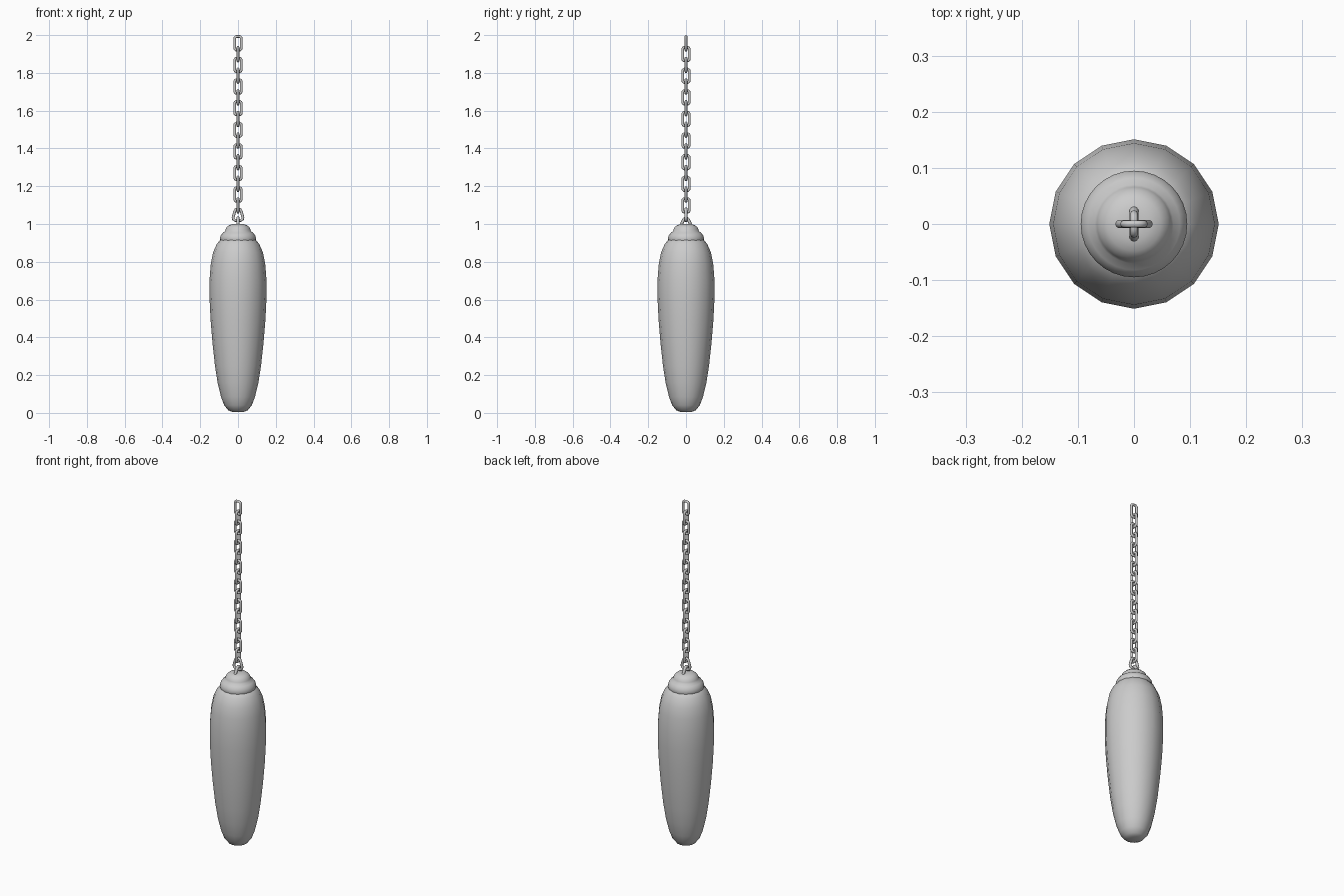
import bpy, bmesh, math
from mathutils import Vector

if "Cube" in bpy.data.objects:
    bpy.data.objects.remove(bpy.data.objects["Cube"])


def finish(name, bm, angle=50):
    bmesh.ops.recalc_face_normals(bm, faces=bm.faces)
    me = bpy.data.meshes.new(name)
    bm.to_mesh(me)
    bm.free()
    ob = bpy.data.objects.new(name, me)
    bpy.context.collection.objects.link(ob)
    bpy.ops.object.select_all(action='DESELECT')
    ob.select_set(True)
    bpy.context.view_layer.objects.active = ob
    bpy.ops.object.shade_smooth_by_angle(angle=math.radians(angle))
    return ob


def lathe(name, profile, sides):
    bm = bmesh.new()
    rings = []
    for r, z in profile:
        rings.append([bm.verts.new((r * math.cos(2 * math.pi * i / sides),
                                    r * math.sin(2 * math.pi * i / sides), z))
                      for i in range(sides)])
    for a, b in zip(rings, rings[1:]):
        for i in range(sides):
            j = (i + 1) % sides
            bm.faces.new((a[i], a[j], b[j], b[i]))
    bm.faces.new(rings[0])
    bm.faces.new(rings[-1])
    return finish(name, bm)


def tube(name, path, wire, in_x, closed=True, sides=10):
    """Round wire along a flat upright path of (side, z) points."""
    across = Vector((1, 0, 0)) if in_x else Vector((0, 1, 0))
    normal = Vector((0, 1, 0)) if in_x else Vector((1, 0, 0))
    pts = [across * u + Vector((0, 0, z)) for u, z in path]
    n = len(pts)
    bm = bmesh.new()
    rings = []
    for i, p in enumerate(pts):
        a = pts[i - 1] if closed or i > 0 else p
        b = pts[(i + 1) % n] if closed or i < n - 1 else p
        out = (b - a).normalized().cross(normal)
        rings.append([bm.verts.new(p + wire * (out * math.cos(2 * math.pi * k / sides)
                                               + normal * math.sin(2 * math.pi * k / sides)))
                      for k in range(sides)])
    for i in range(n if closed else n - 1):
        a, b = rings[i], rings[(i + 1) % n]
        for k in range(sides):
            m = (k + 1) % sides
            bm.faces.new((a[k], a[m], b[m], b[k]))
    if not closed:
        bm.faces.new(rings[0])
        bm.faces.new(rings[-1])
    return finish(name, bm, 80)


def link_path(half_w, half_h, z, corner):
    """Rounded rectangle loop."""
    path = []
    for q, (sx, sz) in enumerate(((1, 1), (-1, 1), (-1, -1), (1, -1))):
        for s in range(5):
            t = math.pi / 2 * (q + s / 4)
            path.append((sx * (half_w - corner) + corner * math.cos(t),
                         z + sz * (half_h - corner) + corner * math.sin(t)))
    return path


# Tapered bag body
lathe("bag_body", [(0.03, 0.005), (0.052, 0.014), (0.073, 0.04), (0.09, 0.085),
                   (0.108, 0.16), (0.122, 0.25), (0.135, 0.37), (0.145, 0.49),
                   (0.151, 0.61), (0.151, 0.70), (0.144, 0.79), (0.132, 0.85),
                   (0.112, 0.895), (0.09, 0.92), (0.05, 0.935)], 16)

# Stepped metal cap
lathe("top_cap", [(0.06, 0.90), (0.088, 0.902), (0.094, 0.91), (0.095, 0.925),
                  (0.092, 0.938), (0.082, 0.952), (0.07, 0.96), (0.066, 0.97),
                  (0.061, 0.982), (0.048, 0.993), (0.03, 0.999), (0.015, 1.0)], 32)

# Eye on the cap, arching front to back
tube("cap_eye", [(-0.026, 0.985), (-0.022, 1.003), (-0.014, 1.02), (-0.007, 1.029),
                 (0, 1.032), (0.007, 1.029), (0.014, 1.02), (0.022, 1.003), (0.026, 0.985)],
     0.008, False, closed=False)

# Pear-shaped shackle joining eye and chain
right = [(0.012, 1.078), (0.017, 1.066), (0.022, 1.05), (0.026, 1.035),
         (0.024, 1.025), (0.014, 1.019)]
tube("shackle", [(0, 1.081)] + right + [(0, 1.017)] + [(-u, z) for u, z in reversed(right)],
     0.0075, True)

# Chain of alternating links
for i in range(16):
    tube(f"chain_link_{i + 1}", link_path(0.0175, 0.0365, 1.9565 - i * 0.0572, 0.012),
         0.007, i % 2 == 0)
